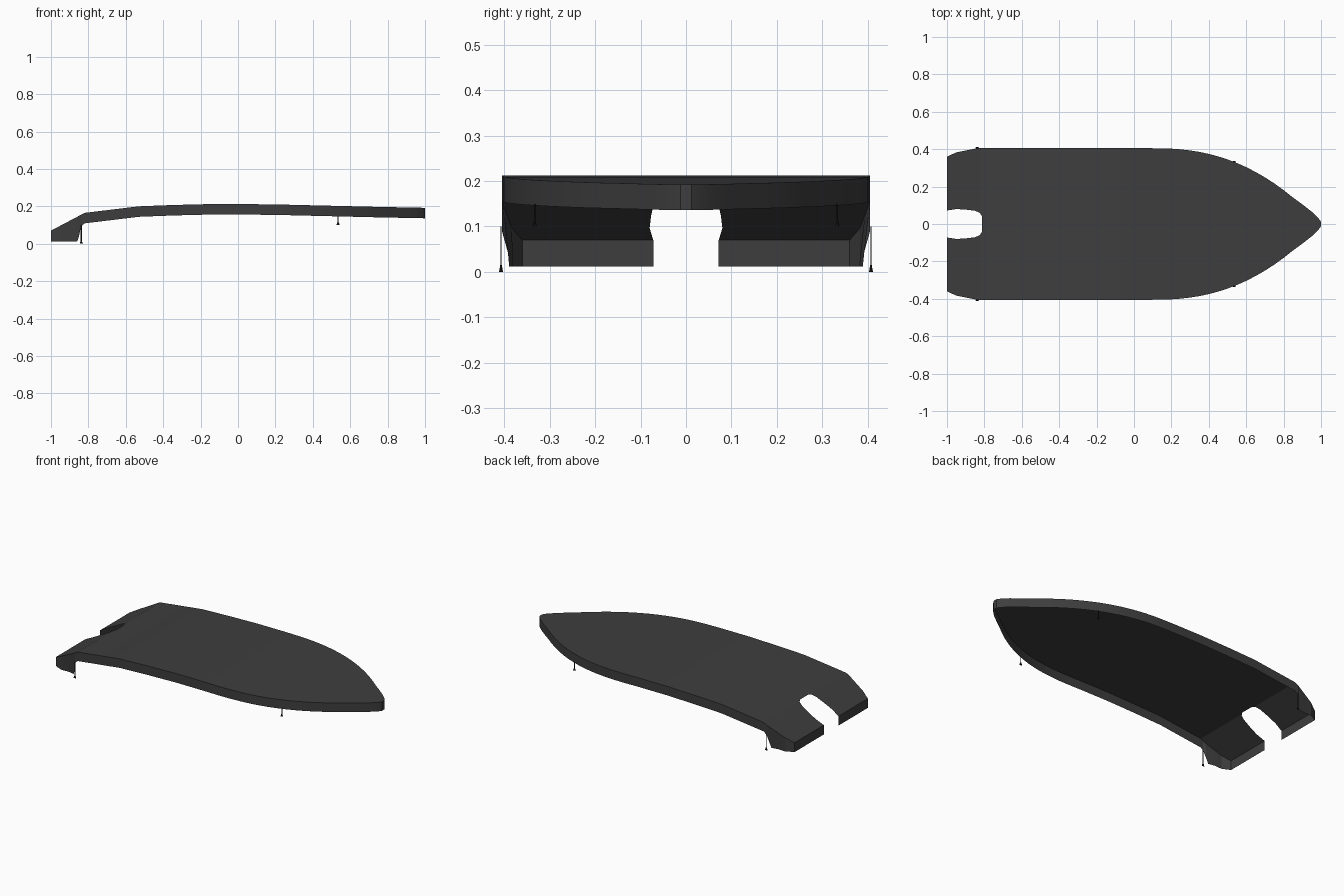
import bpy, bmesh, math
from mathutils import Vector

if "Cube" in bpy.data.objects:
    bpy.data.objects.remove(bpy.data.objects["Cube"])


def material(name, value):
    m = bpy.data.materials.new(name)
    m.diffuse_color = (value, value, value, 1)
    m.use_nodes = True
    m.node_tree.nodes["Principled BSDF"].inputs["Base Color"].default_value = m.diffuse_color
    return m


canvas = material("charcoal canvas", 0.048)
black = material("black strap", 0.015)

# Lengthwise height of the top sheet: (x, z)
RIDGE = [(-1, .07), (-.82, .165), (-.53, .2), (-.35, .207), (-.15, .212), (.05, .212),
         (.25, .209), (.5, .203), (.75, .197), (1, .192)]
# Half width at the stern and at the blunt bow tip: (x, y)
STERN = [(-1, .36), (-.95, .383), (-.9, .393), (-.84, .405), (.1, .405)]
BOW = [(.9, .105), (.95, .066), (.985, .033), (1, .012)]
# Half width of the motor notch: (x, y)
NOTCH = [(-1, .072), (-.95, .08), (-.9, .077), (-.85, .071), (-.825, .06), (-.812, .04)]
# Lower edge of the skirt around the stern corner: (x, z)
HEM = [(-1, .012), (-.86, .012), (-.85, .04), (-.84, .09), (-.82, .11)]


def lerp(table, x):
    for (x0, a), (x1, b) in zip(table, table[1:]):
        if x <= x1:
            return a + (b - a) * (x - x0) / (x1 - x0)
    return table[-1][1]


def half_width(x):
    if x <= .1:
        return lerp(STERN, x)
    if x >= .9:
        return lerp(BOW, x)
    return .405 * (1 - ((x - .1) / .8 * .889) ** 2.36)


def hem(x):
    return lerp(HEM, x) if x < -.82 else lerp(RIDGE, x) - .056


def finish(name, bm, mat):
    mesh = bpy.data.meshes.new(name)
    bm.to_mesh(mesh)
    bm.free()
    mesh.materials.append(mat)
    ob = bpy.data.objects.new(name, mesh)
    bpy.context.collection.objects.link(ob)
    bpy.context.view_layer.objects.active = ob
    ob.select_set(True)
    bpy.ops.object.shade_smooth_by_angle(angle=math.radians(20))
    ob.select_set(False)
    return ob


# Stations from stern to bow
stations = {x for t in (RIDGE, STERN, BOW, NOTCH, HEM) for x, _ in t}
stations |= {round(.1 + .05 * i, 3) for i in range(17)}
stations = sorted(stations)

# Top sheet with the notch cut out of the stern
bm = bmesh.new()
for side in (1, -1):
    def quad(*pts):
        vs = [bm.verts.new((x, side * y, z)) for x, y, z in pts]
        bm.faces.new(vs if side > 0 else vs[::-1])

    for x0, x1 in zip(stations, stations[1:]):
        z0, z1 = lerp(RIDGE, x0), lerp(RIDGE, x1)
        n0, n1 = [lerp(NOTCH, x) if x <= -.812 else 0 for x in (x0, x1)]
        if x0 == -.812:
            n0 = 0
        quad((x0, n0, z0), (x1, n1, z1), (x1, half_width(x1), z1), (x0, half_width(x0), z0))
bmesh.ops.remove_doubles(bm, verts=bm.verts[:], dist=1e-5)
finish("cover_top", bm, canvas)

# Hanging skirt: both sides, the blunt bow and the two transom flaps
bm = bmesh.new()


def wall(path):
    tops = [bm.verts.new((x, y, lerp(RIDGE, x))) for x, y in path]
    lows = []
    for x, y in path:
        tuck = .012 if -.9 <= x <= -.85 else 0
        lows.append(bm.verts.new((x, y - math.copysign(tuck, y), hem(x))))
    for i in range(len(path) - 1):
        bm.faces.new((tops[i], lows[i], lows[i + 1], tops[i + 1]))


right = [(x, -half_width(x)) for x in stations]
wall([(-1, -.072)] + right + [(x, -y) for x, y in right[::-1]] + [(-1, .072)])
finish("cover_skirt", bm, canvas)


# Tie-down straps with small end hooks
def strap(name, x, y, top, bottom):
    bm = bmesh.new()
    for r1, r2, a, b in ((.003, .003, bottom + .012, top), (.009, .003, bottom, bottom + .016)):
        res = bmesh.ops.create_cone(bm, cap_ends=True, segments=8, radius1=r1, radius2=r2,
                                    depth=b - a)
        bmesh.ops.translate(bm, verts=res["verts"], vec=Vector((x, y, (a + b) / 2)))
    for v in bm.verts:
        v.co.y = y + (v.co.y - y) * .5
    finish(name, bm, black)


for side, label in ((-1, "front"), (1, "back")):
    strap("stern_strap_" + label, -.838, side * .407, .1, 0)
    strap("bow_strap_" + label, .535, side * .333, .15, .1)
